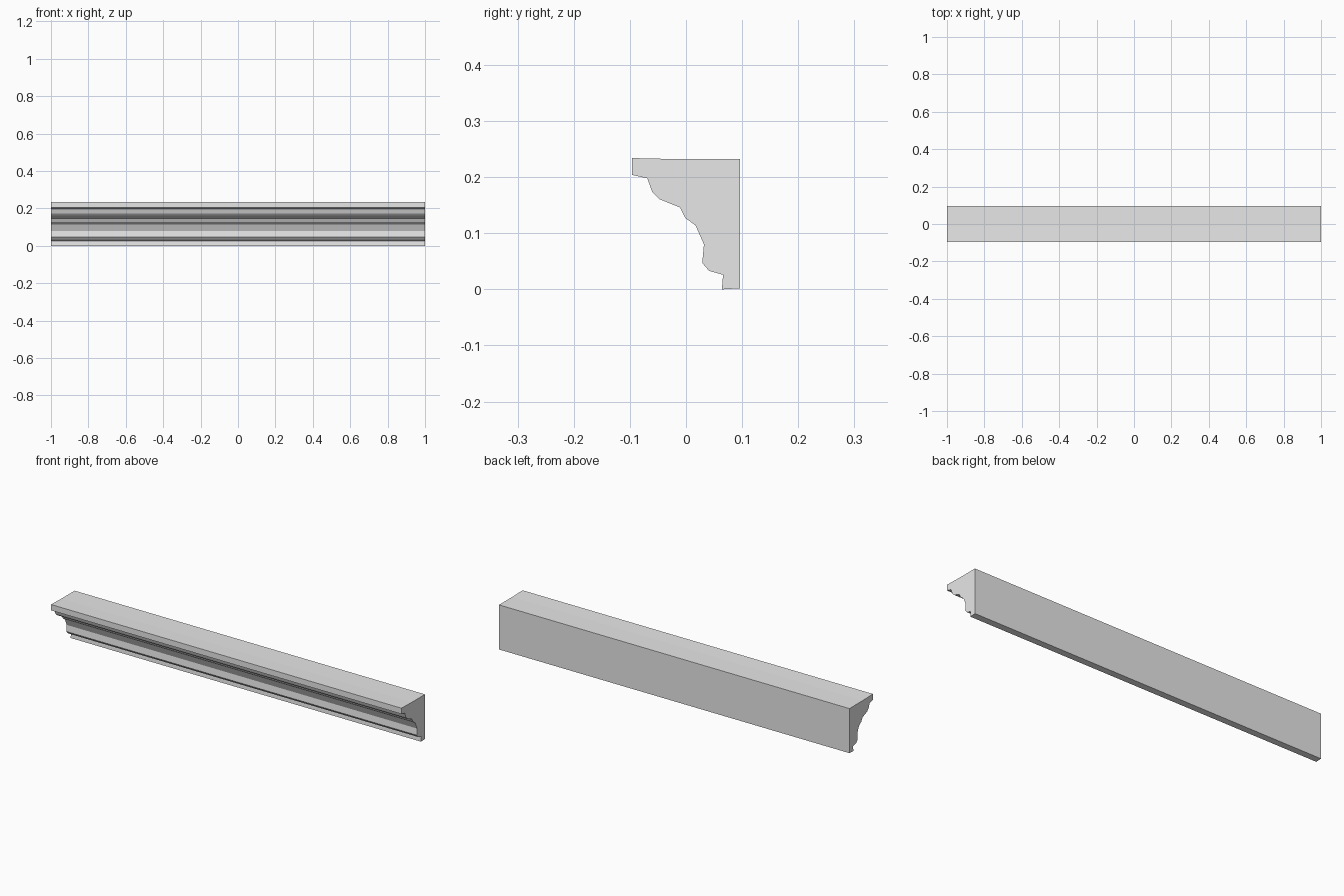
import bpy, bmesh

if "Cube" in bpy.data.objects:
    bpy.data.objects.remove(bpy.data.objects["Cube"])

# Cornice cross-section as (y, z), from top front down the moulded face to the back
PROFILE = [
    (-0.096, 0.234), (-0.096, 0.204), (-0.069, 0.198), (-0.060, 0.173),
    (-0.048, 0.161), (-0.011, 0.146), (-0.001, 0.127), (0.017, 0.114),
    (0.032, 0.080), (0.029, 0.047), (0.041, 0.033), (0.066, 0.026),
    (0.064, 0.0), (0.096, 0.002), (0.096, 0.232), (-0.012, 0.232),
]

plaster = bpy.data.materials.new("grey_plaster")
plaster.diffuse_color = (0.8, 0.8, 0.8, 1)
plaster.use_nodes = True
plaster.node_tree.nodes["Principled BSDF"].inputs["Base Color"].default_value = plaster.diffuse_color

# Extrude the section along the full length
bm = bmesh.new()
end = bm.faces.new([bm.verts.new((-1, y, z)) for y, z in PROFILE])
result = bmesh.ops.extrude_face_region(bm, geom=[end], use_keep_orig=True)
moved = [g for g in result["geom"] if isinstance(g, bmesh.types.BMVert)]
bmesh.ops.translate(bm, verts=moved, vec=(2, 0, 0))
bmesh.ops.recalc_face_normals(bm, faces=bm.faces)

mesh = bpy.data.meshes.new("cornice_moulding")
bm.to_mesh(mesh)
bm.free()
mesh.materials.append(plaster)
cornice = bpy.data.objects.new("cornice_moulding", mesh)
bpy.context.collection.objects.link(cornice)
